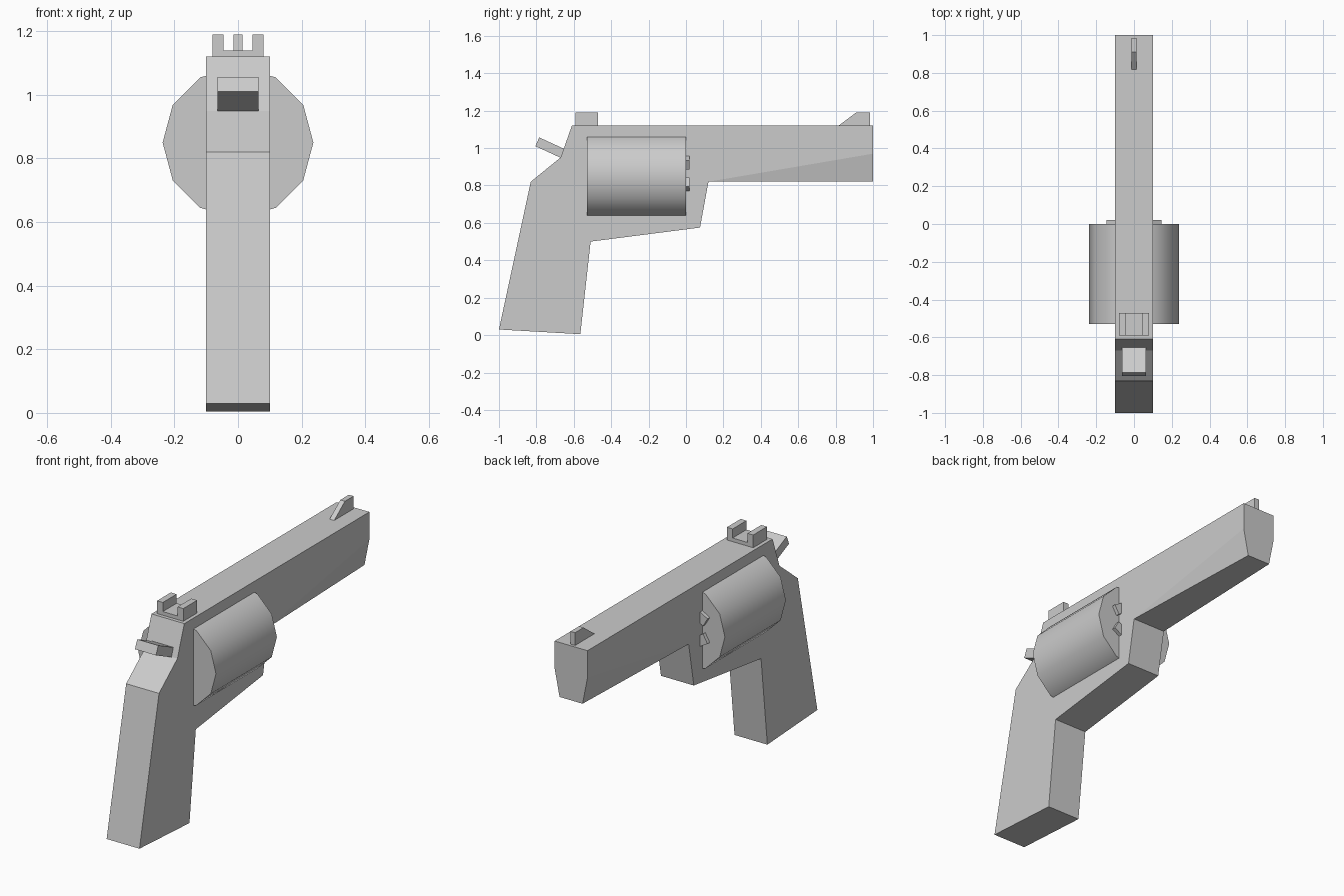
import bpy, bmesh, math
from mathutils import Matrix

if "Cube" in bpy.data.objects:
    bpy.data.objects.remove(bpy.data.objects["Cube"])


def finish(name, bm):
    bmesh.ops.recalc_face_normals(bm, faces=bm.faces)
    me = bpy.data.meshes.new(name)
    bm.to_mesh(me)
    bm.free()
    ob = bpy.data.objects.new(name, me)
    bpy.context.collection.objects.link(ob)
    return ob


def box(name, size, loc, rot=Matrix()):
    bm = bmesh.new()
    mat = Matrix.Translation(loc) @ rot @ Matrix.Diagonal((*size, 1))
    bmesh.ops.create_cube(bm, size=1, matrix=mat)
    return finish(name, bm)


def prism(name, outline, half, plane="YZ", offset=0):
    """Extrude an outline symmetrically along its normal."""
    bm = bmesh.new()
    rings = []
    for s in (-half, half):
        rings.append([bm.verts.new((s, a, b) if plane == "YZ" else (a, offset + s, b))
                      for a, b in outline])
        bm.faces.new(rings[-1])
    n = len(outline)
    for i in range(n):
        j = (i + 1) % n
        bm.faces.new((rings[0][i], rings[0][j], rings[1][j], rings[1][i]))
    return finish(name, bm)


# Frame, grip and barrel in one body; the muzzle narrows at the bottom
W = 0.1
outline = [(-1, 0.03), (-0.565, 0.005), (-0.51, 0.50), (0.075, 0.575),
           (0.12, 0.82), (1, 0.82), (1, 0.97), (1, 1.12),
           (0.12, 1.12), (-0.61, 1.12), (-0.67, 0.95), (-0.83, 0.82)]
bm = bmesh.new()
sides = []
for s in (-1, 1):
    v = [bm.verts.new((s * (0.07 if i == 5 else W), y, z))
         for i, (y, z) in enumerate(outline)]
    mid = bm.verts.new((s * W, 0.12, 0.97))
    bm.faces.new(v[:5] + [mid] + v[8:])
    bm.faces.new((mid, v[6], v[7], v[8]))
    bm.faces.new((v[4], v[6], mid))
    bm.faces.new((v[4], v[5], v[6]))
    sides.append(v)
a, b = sides
for i in range(len(outline)):
    j = (i + 1) % len(outline)
    bm.faces.new((a[i], a[j], b[j], b[i]))
finish("frame_and_barrel", bm)

# Twelve-sided drum, smooth around its side
bm = bmesh.new()
bmesh.ops.create_cone(bm, cap_ends=True, segments=12, radius1=0.237, radius2=0.237,
                      depth=0.53, matrix=Matrix.Translation((0, -0.265, 0.85))
                      @ Matrix.Rotation(math.pi / 2, 4, 'X'))
# Put a corner on the x axis
drum = finish("drum", bm)
bpy.context.view_layer.objects.active = drum
drum.select_set(True)
bpy.ops.object.shade_smooth_by_angle(angle=math.radians(35))

# Small chamber studs on the drum front, mirrored left and right
for s in (-1, 1):
    for tag, z, ang in (("upper", 0.923, 30), ("lower", 0.805, -30)):
        box(f"drum_stud_{tag}_{'left' if s < 0 else 'right'}", (0.054, 0.06, 0.054),
            (s * 0.108, -0.01, z), Matrix.Rotation(math.radians(s * ang), 4, 'Y'))

# Hammer
prism("hammer", [(-0.805, 1.01), (-0.785, 1.057), (-0.60, 0.972), (-0.62, 0.925)], 0.064)

# Notched rear sight
prism("rear_sight", [(-0.08, 1.115), (0.08, 1.115), (0.08, 1.19), (0.045, 1.19),
                     (0.045, 1.14), (-0.045, 1.14), (-0.045, 1.19), (-0.08, 1.19)],
      0.06, "XZ", -0.53)

# Front sight ramp
prism("front_sight", [(0.81, 1.115), (0.985, 1.115), (0.985, 1.19), (0.91, 1.19)], 0.014)
